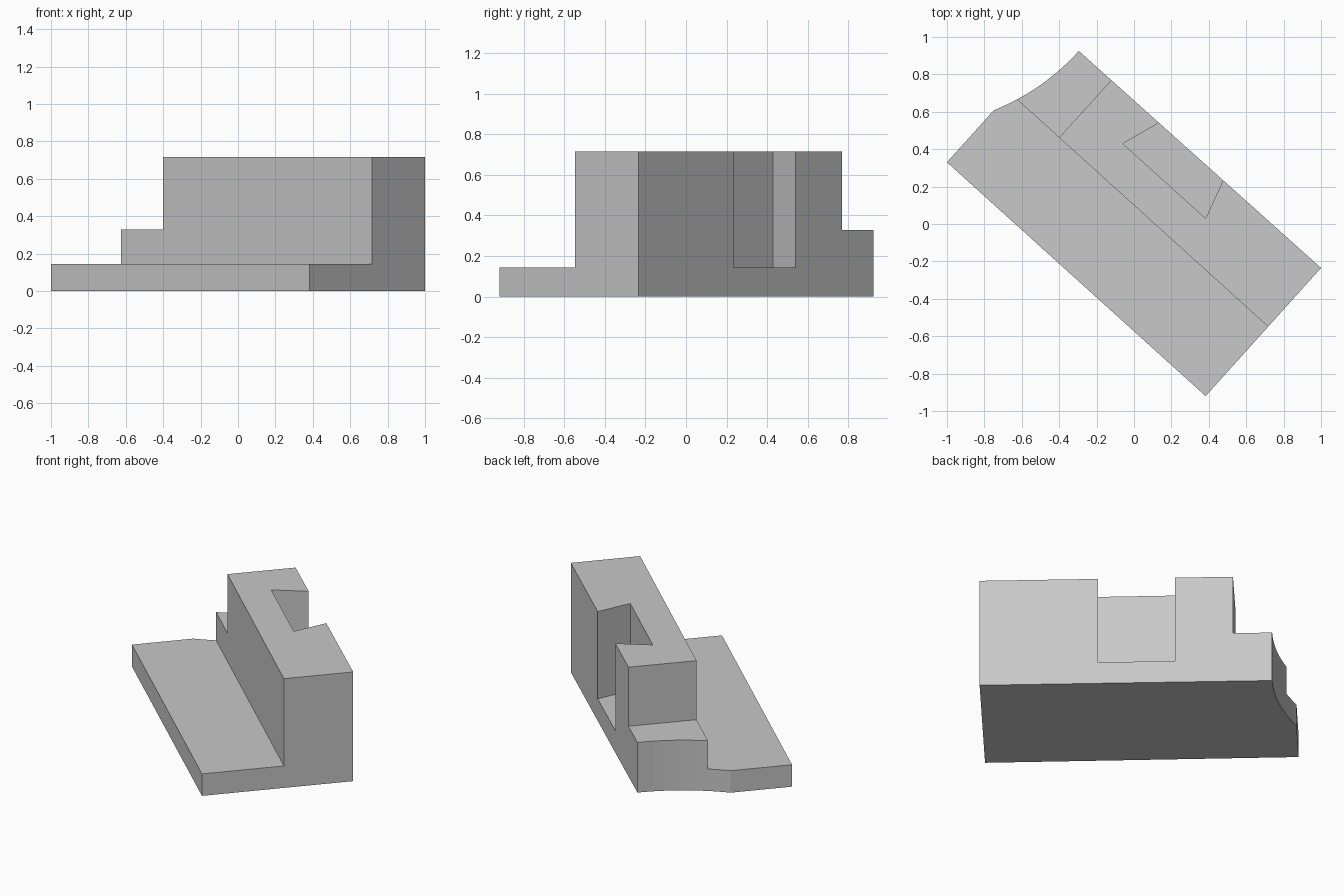
import bpy
import bmesh
from mathutils import Vector

cube = bpy.data.objects.get("Cube")
if cube:
    bpy.data.objects.remove(cube, do_unlink=True)

BASE_Z, STEP_Z, TOP_Z = 0.144, 0.329, 0.716

grey = bpy.data.materials.new("plain grey")
grey.use_nodes = True
colour = (0.58, 0.58, 0.58, 1)
grey.diffuse_color = colour
grey.node_tree.nodes["Principled BSDF"].inputs["Base Color"].default_value = colour


def prism(name, outline, low, high):
    """Extrude a plan outline between two heights."""
    bm = bmesh.new()
    face = bm.faces.new([bm.verts.new((p[0], p[1], low)) for p in outline])
    moved = bmesh.ops.extrude_face_region(bm, geom=[face])["geom"]
    verts = [v for v in moved if isinstance(v, bmesh.types.BMVert)]
    bmesh.ops.translate(bm, verts=verts, vec=(0, 0, high - low))
    bmesh.ops.recalc_face_normals(bm, faces=bm.faces)
    mesh = bpy.data.meshes.new(name)
    bm.to_mesh(mesh)
    bm.free()
    obj = bpy.data.objects.new(name, mesh)
    bpy.context.collection.objects.link(obj)
    mesh.materials.append(grey)
    return obj


def hollow_arc(start, end, depth, steps):
    """Points of a shallow curve sagging to the left of start -> end."""
    side = Vector((-(end - start).y, (end - start).x)).normalized()
    return [start.lerp(end, i / steps) + side * depth * 4 * (i / steps) * (1 - i / steps)
            for i in range(steps + 1)]


# Full-height block with one hollowed end
back_corner, end_corner = Vector((-0.295, 0.925)), Vector((-0.75, 0.608))
outline = [Vector((-1, 0.33)), Vector((0.383, -0.92)), Vector((1, -0.235))]
outline += hollow_arc(back_corner, end_corner, 0.032, 12)
body = prism("stepped_block", outline, 0, TOP_Z)

# Directions along and across the tall wall
wall_end, step_corner = Vector((0.715, -0.547)), Vector((-0.4, 0.462))
along = (wall_end - step_corner).normalized()
across = Vector((-along.y, along.x))

# Low front ledge
a, b = wall_end + along, step_corner - along
ledge = prism("ledge_cutter", [a, b, b - across * 2, a - across * 2], BASE_Z, 1)

# Middle step at the hollowed end
c = step_corner - across * 0.1
step = prism("step_cutter", [c, c + across, c + across - along, c - along], STEP_Z, 1)

# Flared notch in the back, its sides continued past the wall
inner_a, inner_b = Vector((-0.06, 0.43)), Vector((0.383, 0.03))
rim_a, rim_b = Vector((0.135, 0.541)), Vector((0.477, 0.235))
notch = prism("notch_cutter", [inner_a, inner_b, inner_b.lerp(rim_b, 1.5),
                               inner_a.lerp(rim_a, 1.5)], BASE_Z, 1)

cutters = [ledge, step, notch]
for cutter in cutters:
    cutter.hide_render = True
    mod = body.modifiers.new(cutter.name, "BOOLEAN")
    mod.operation = "DIFFERENCE"
    mod.solver = "EXACT"
    mod.object = cutter

# Bake the cuts and drop the helpers
graph = bpy.context.evaluated_depsgraph_get()
result = bpy.data.meshes.new_from_object(body.evaluated_get(graph))
body.modifiers.clear()
body.data = result
result.materials.clear()
result.materials.append(grey)
for poly in result.polygons:
    poly.material_index = 0
for cutter in cutters:
    bpy.data.objects.remove(cutter, do_unlink=True)
